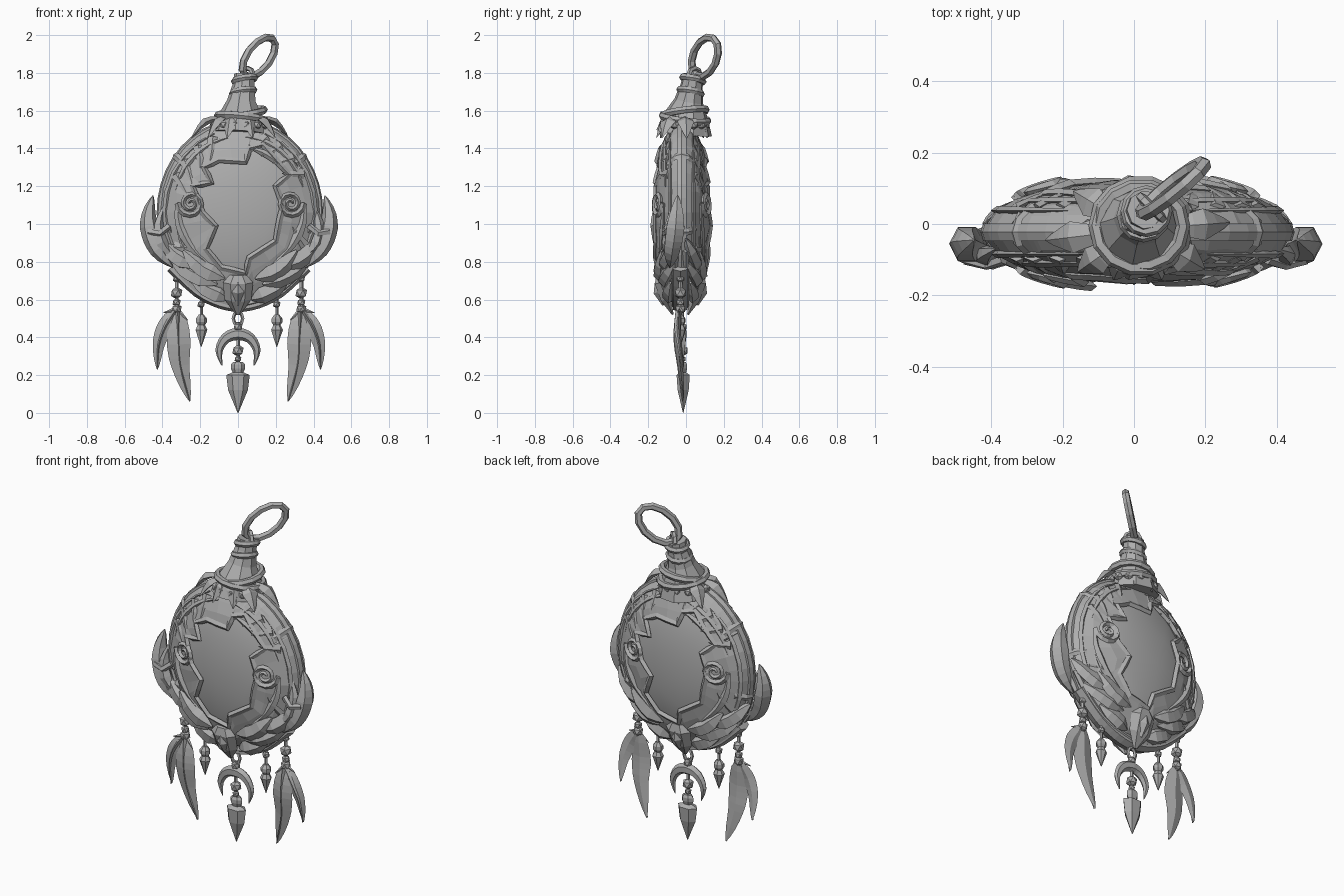
import bpy, bmesh, math, random
from mathutils import Vector as V

random.seed(4)
if "Cube" in bpy.data.objects:
    bpy.data.objects.remove(bpy.data.objects["Cube"])

grey = bpy.data.materials.new("plain grey")
grey.use_nodes = True
grey.diffuse_color = (0.42, 0.42, 0.42, 1)
grey.node_tree.nodes["Principled BSDF"].inputs["Base Color"].default_value = grey.diffuse_color

CX, CY, CZ, RX, RY, RZ = 0.01, -0.023, 1.06, 0.425, 0.142, 0.48
Y, Z = V((0, 1, 0)), V((0, 0, 1))


def finish(name, bm):
    bmesh.ops.recalc_face_normals(bm, faces=bm.faces)
    mesh = bpy.data.meshes.new(name)
    bm.to_mesh(mesh)
    bm.free()
    mesh.materials.append(grey)
    ob = bpy.data.objects.new(name, mesh)
    bpy.context.collection.objects.link(ob)
    return ob


def lerp_list(vals, t):
    f = t * (len(vals) - 1)
    i = min(int(f), len(vals) - 2) if len(vals) > 1 else 0
    return vals[i] + (vals[min(i + 1, len(vals) - 1)] - vals[i]) * (f - i)


def smooth_path(pts, steps):
    """Catmull-Rom curve through the points."""
    p = [pts[0]] + pts + [pts[-1]]
    out = []
    for i in range(1, len(p) - 2):
        a, b, c, d = p[i - 1:i + 3]
        for k in range(steps):
            t = k / steps
            out.append(0.5 * (2 * b + (c - a) * t + (2 * a - 5 * b + 4 * c - d) * t * t
                              + (3 * b - a - 3 * c + d) * t ** 3))
    return out + [pts[-1]]


def sweep(name, pts, widths, flat=1.0, axis=Y, sides=6, closed=False, steps=1):
    """Tapered body along a path: half-width from widths, depth = width * flat along axis."""
    pts = [V(p) for p in pts]
    if steps > 1:
        pts = smooth_path(pts, steps)
    n, bm, rings = len(pts), bmesh.new(), []
    for i, p in enumerate(pts):
        a, b = (pts[i - 1], pts[(i + 1) % n]) if closed else (pts[max(i - 1, 0)], pts[min(i + 1, n - 1)])
        t = (b - a).normalized()
        side = t.cross(axis).normalized()
        up = side.cross(t)
        w = max(lerp_list(widths, i / (n - 1)), 0.001)
        rings.append([bm.verts.new(p + side * w * math.cos(k * math.tau / sides)
                                   + up * w * flat * math.sin(k * math.tau / sides)) for k in range(sides)])
    for i in range(n if closed else n - 1):
        r, q = rings[i], rings[(i + 1) % n]
        for k in range(sides):
            j = (k + 1) % sides
            bm.faces.new((r[k], r[j], q[j], q[k]))
    if not closed:
        bm.faces.new(rings[0])
        bm.faces.new(rings[-1])
    return finish(name, bm)


def bead(name, loc, r, detail=1):
    bm = bmesh.new()
    bmesh.ops.create_icosphere(bm, subdivisions=detail, radius=r)
    bmesh.ops.translate(bm, verts=bm.verts, vec=V(loc))
    return finish(name, bm)


def ellipse(c, u, v, n):
    c, u, v = V(c), V(u), V(v)
    return [c + u * math.cos(i * math.tau / n) + v * math.sin(i * math.tau / n) for i in range(n)]


def on_shell(x, z, s, lift=0.02):
    """Point on the lens surface; s = -1 front, 1 back (turned half round)."""
    rho = min(1, ((x - CX) / RX) ** 2 + ((z - CZ) / RZ) ** 2)
    return V((x if s < 0 else 2 * CX - x, CY + s * (RY * (1 - rho) ** 0.62 + lift), z))


# Inner orb
orb = bead("orb", (0, 0, 0), 1, detail=3)
orb.scale = (RX * 0.96, RY * 1.03, RZ * 0.96)
orb.location = (CX, CY, CZ)
orb.modifiers.new("facets", "DECIMATE").ratio = 0.4
for f in orb.data.polygons:
    f.use_smooth = True

# Shell halves with a jagged opening, plus a raised lip along it
outline = [(.24, 1.1), (.2, 1.2), (.27, 1.26), (.2, 1.34), (.13, 1.42), (.06, 1.4), (.04, 1.33),
           (-.1, 1.34), (-.18, 1.3), (-.14, 1.22), (-.24, 1.2), (-.19, 1.06), (-.12, .99),
           (-.17, .87), (-.09, .77), (.04, .74), (.06, .82), (.2, .91), (.22, 1.02)]
for s, label in ((-1, "front"), (1, "back")):
    edge = []
    for i, a in enumerate(outline):
        b = outline[(i + 1) % len(outline)]
        edge += [a, ((a[0] + b[0]) / 2, (a[1] + b[1]) / 2)]
    bm, cols = bmesh.new(), []
    for x, z in edge:
        dx, dz = (x - CX) / RX, (z - CZ) / RZ
        k = 1 / math.hypot(dx, dz)
        col = [bm.verts.new(on_shell(x, z, s, -0.01))]
        for t in (0, .3, .6, .85, 1):
            g = 1 + (k - 1) * t
            jitter = random.uniform(-.006, .006) if 0 < t < 1 else 0
            col.append(bm.verts.new(on_shell(CX + dx * RX * g, CZ + dz * RZ * g, s, 0.02 + jitter)))
        cols.append(col)
    for i, c in enumerate(cols):
        d = cols[(i + 1) % len(cols)]
        for k in range(len(c) - 1):
            bm.faces.new((c[k], d[k], d[k + 1], c[k + 1]))
    finish(label + "_shell", bm)
    sweep(label + "_opening_lip", [on_shell(x, z, s, .02) for x, z in edge], [.017], .8, sides=4, closed=True)

    # Spiral scrolls beside the opening
    for m, x0 in ((-1, -.25), (1, .28)):
        coil = []
        for i in range(26):
            a, r = i * .5, .07 * (1 - i / 28)
            coil.append(on_shell(x0 + m * r * math.cos(a), 1.11 - r * math.sin(a), s, .024))
        sweep(label + "_scroll", coil, [.016, .013, .008], 1, sides=4)
        stem = [(x0 + m * .07, 1.11), (x0 + m * .06, 1.0), (x0, .88), (x0 - m * .1, .78)]
        sweep(label + "_scroll_stem", [on_shell(x, z, s, .022) for x, z in stem], [.012, .026, .004], .6, sides=4, steps=4)
    # Curved straps following the shell
    for rho, a0, a1 in ((.84, 20, 85), (.72, 40, 80), (.84, 100, 165), (.93, 110, 250), (.93, -70, 70), (.8, 195, 250)):
        arc = [math.radians(a0 + (a1 - a0) * i / 10) for i in range(11)]
        sweep(label + "_strap", [on_shell(CX + RX * rho * math.cos(a), CZ + RZ * rho * math.sin(a), s) for a in arc],
              [.004, .016, .018, .004], .7, sides=4)
    # Thorn-like carved chips
    for a in (28, 42, 55, 68, 112, 125, 140, 152, 205, 335):
        a = math.radians(a)
        p = [(CX + RX * q * math.cos(a + t), CZ + RZ * q * math.sin(a + t)) for q, t in ((.9, 0), (.78, .08), (.68, .2))]
        sweep(label + "_chip", [on_shell(x, z, s) for x, z in p], [.03, .02, .002], .4, sides=4)

# Rim band and clasps across it
sweep("rim_band", ellipse((CX, CY, CZ), (RX, 0, 0), (0, 0, RZ), 40), [.016], 1.8, sides=6, closed=True)
for a in (-12, 38, 142, 192):
    a = math.radians(a)
    arc = [V((CX + RX * q * math.cos(a), CY + y, CZ + RZ * q * math.sin(a)))
           for q, y in ((.88, -.075), (1, -.035), (1.03, 0), (1, .035), (.88, .075))]
    sweep("rim_clasp", arc, [.02], .4, axis=V((math.cos(a), 0, math.sin(a))), sides=4)

# Cap, collar and hanging ring
sweep("cap", [(.01, -.01, 1.48), (.015, 0, 1.57), (.02, .015, 1.65), (.03, .03, 1.73), (.035, .04, 1.79)],
      [.15, .12, .078, .06, .055], 1, sides=9)
for z, r, x, y in ((1.7, .058, .027, .024), (1.765, .055, .035, .036)):
    sweep("collar_wrap", ellipse((x, y, z), (r, 0, .01), (0, r, -.012), 12), [.018], 1, axis=Z, closed=True)
sweep("hanging_ring", ellipse((.11, .1, 1.884), (.08, .07, .02), (.035, .01, .103), 12), [.021], 1,
      axis=V((.66, -.75, -.1)), sides=6, closed=True)
sweep("ring_loop", ellipse((.05, .045, 1.79), (.03, -.03, 0), (0, 0, .035), 8), [.014], 1,
      axis=V((1, 1, 0)), sides=5, closed=True)
for z, tilt, r in ((1.59, .015, .118), (1.56, -.015, .128)):
    sweep("cap_rope", ellipse((.02, -.005, z), (r, 0, tilt), (0, r * .95, tilt), 14), [.02], 1, axis=Z, closed=True)

# Beads and pointed leaves around the cap foot
for i in range(14):
    a = i * math.tau / 14
    bead("cap_bead", (.015 + .14 * math.cos(a), -.01 + .115 * math.sin(a), 1.525), .026)
for deg, reach in ((-172, .26), (-140, .22), (-112, .18), (-68, .18), (-35, .23), (5, .26), (60, .17), (105, .16), (145, .22)):
    a = math.radians(deg)
    d = V((math.cos(a), .85 * math.sin(a), 0))
    base = V((.01, -.015, 0))
    sweep("cap_leaf", [base + d * .1 + Z * 1.56, base + d * reach * .72 + Z * 1.54, base + d * reach + Z * 1.455],
          [.02, .045, .002], .45, axis=d + Z, sides=4, steps=3)

# Side horns, leaf garland, ropes and feather strands, both sides
for m, tag in ((1, "left"), (-1, "right")):
    def at(x, y, z):
        return (CX * .5 + m * x, y, z)
    sweep(tag + "_horn", [at(.455, -.045, 1.15), at(.478, -.05, 1.05), at(.468, -.06, .95), at(.43, -.075, .86), at(.35, -.085, .77)],
          [.003, .034, .05, .048, .04, .003], 1.1, sides=6, steps=3)
    sweep(tag + "_horn_inner", [at(.395, -.07, 1.1), at(.425, -.085, 1.0), at(.41, -.095, .9), at(.35, -.1, .83)],
          [.003, .026, .035, .01], 1, sides=5, steps=3)
    sweep(tag + "_horn_binding", [at(.37, -.1, .99), at(.42, -.115, .95), at(.48, -.1, .96)], [.018], .8, sides=5)
    for s, lift, face in ((-1, .035, "front"), (1, .022, "back")):
        def hug(x, z):
            return on_shell(CX - s * m * x, z, s, lift)
        leaves = [((.43, .92), (.34, .83), (.23, .77)), ((.36, .8), (.25, .73), (.12, .68)),
                  ((.3, .86), (.2, .76), (.08, .71)), ((.25, .69), (.15, .64), (.06, .6))]
        for leaf in leaves:
            sweep(face + "_garland_leaf", [hug(x, z) for x, z in leaf], [.008, .046, .05, .006], .7, sides=5, steps=3)
        sweep(face + "_garland_rope", [hug(x, z) for x, z in ((.4, .86), (.3, .72), (.17, .62), (0, .57))],
              [.018], 1, sides=5, steps=4)
    sweep(tag + "_bottom_rope", [at(.36, -.03, .77), at(.22, -.03, .64), at(.1, -.03, .58), at(0, -.03, .56)],
          [.028], 1.6, sides=6, steps=3)

    # Feather strand
    sweep(tag + "_cord", [at(.33, -.03, .8), at(.33, -.03, .52)], [.011], 1, sides=5)
    for z, r in ((.71, .022), (.635, .034), (.585, .024), (.55, .03)):
        bead(tag + "_strand_bead", at(.33, -.03, z), r)
    feathers = [((.325, -.03, .55), (.32, -.045, .4), (.31, -.03, .25), (.26, -.01, .06)),
                ((.34, -.03, .54), (.39, -.04, .46), (.425, -.03, .36), (.432, -.01, .23))]
    for path, w in zip(feathers, (.064, .042)):
        sweep(tag + "_feather", [at(*p) for p in path], [.012, w * .9, w, w * .85, w * .55, .002], .28, sides=4, steps=4)
        sweep(tag + "_quill", [at(p[0], p[1] - .008, p[2]) for p in path], [.011, .008, .002], 1.5, sides=4, steps=4)
    for x, z in ((.38, .5), (.27, .49), (.4, .53)):
        sweep(tag + "_barb", [at(.33, -.03, .55), at(x, -.045, z)], [.014, .002], .5, sides=4)

    # Small drop
    sweep(tag + "_drop_cord", [at(.2, -.03, .68), at(.2, -.03, .48)], [.009], 1, sides=5)
    bead(tag + "_drop_bead", at(.2, -.03, .575), .022)
    sweep(tag + "_drop", [at(.2, -.03, z) for z in (.52, .5, .48, .465, .44, .35)],
          [.014, .03, .03, .02, .033, .002], .9, sides=7)

# Central medallions on both faces, leaning with the shell
for d, y, face in ((-1, -.14, "front"), (1, .08, "back")):
    sweep(face + "_medallion", [(0, y - d * t, z) for t, z in ((0, .73), (.005, .69), (.035, .6), (.07, .52))],
          [.045, .08, .07, .012], .45, sides=6)
    sweep(face + "_medallion_boss", [(0, y + d * t, z) for t, z in ((.02, .69), (.008, .64), (-.02, .57))],
          [.008, .035, .008], .7, sides=4)

# Central pendant: loop, crescent, beads and spear point
sweep("pendant_loop", ellipse((0, -.02, .5), (.026, 0, 0), (0, 0, .035), 8), [.01], 1, sides=5, closed=True)
sweep("crescent", [(-.085, -.02, .25), (-.1, -.02, .33), (-.065, -.02, .395), (0, -.02, .418), (.065, -.02, .395),
                   (.1, -.02, .33), (.085, -.02, .25)], [.002, .02, .028, .034, .028, .02, .002], .8, sides=6, steps=3)
sweep("pendant_cord", [(0, -.02, .48), (0, -.02, .2)], [.01], 1, sides=5)
for z, r in ((.455, .026), (.33, .033), (.285, .02)):
    bead("pendant_bead", (0, -.02, z), r)
sweep("spear_point", [(0, -.015, z) for z in (.27, .255, .235, .215, .2, .12, 0)],
      [.025, .038, .038, .028, .062, .052, .002], .65, sides=6)
